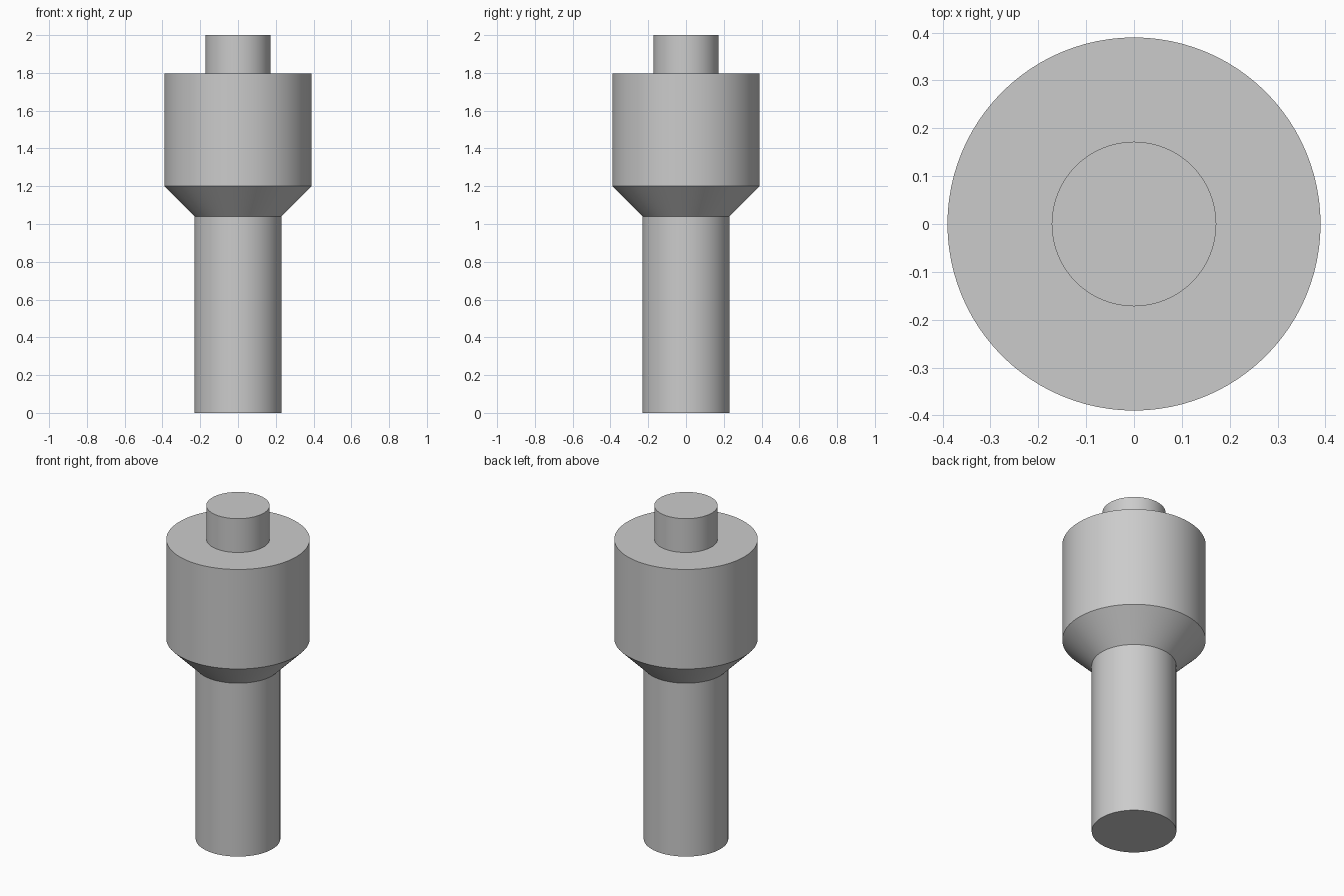
import bpy
import bmesh
import math

if "Cube" in bpy.data.objects:
    bpy.data.objects.remove(bpy.data.objects["Cube"], do_unlink=True)

SIDES = 96

# Single flat grey for every part
grey = bpy.data.materials.new("plain_grey")
grey.use_nodes = True
colour = (0.6, 0.6, 0.6, 1)
grey.diffuse_color = colour
grey.node_tree.nodes["Principled BSDF"].inputs["Base Color"].default_value = colour


def turned_part(name, profile):
    """Closed round solid from (radius, height) points, bottom to top."""
    bm = bmesh.new()
    rings = []
    for r, z in profile:
        angles = [math.tau * i / SIDES for i in range(SIDES)]
        rings.append([bm.verts.new((r * math.cos(a), r * math.sin(a), z)) for a in angles])
    for low, high in zip(rings, rings[1:]):
        for i in range(SIDES):
            j = (i + 1) % SIDES
            bm.faces.new((low[i], low[j], high[j], high[i]))
    bm.faces.new(rings[0][::-1])
    bm.faces.new(rings[-1])
    mesh = bpy.data.meshes.new(name)
    bm.to_mesh(mesh)
    bm.free()
    mesh.materials.append(grey)
    obj = bpy.data.objects.new(name, mesh)
    bpy.context.collection.objects.link(obj)
    bpy.ops.object.select_all(action="DESELECT")
    obj.select_set(True)
    bpy.context.view_layer.objects.active = obj
    bpy.ops.object.shade_smooth_by_angle(angle=math.radians(30))
    return obj


# Lower shaft, running a little way into the head
turned_part("shaft", [(0.23, 0), (0.23, 1.1)])

# Wide head with its tapered underside
turned_part("head", [(0.23, 1.04), (0.39, 1.2), (0.39, 1.797)])

# Narrow pin on top, seated in the head
turned_part("top_pin", [(0.172, 1.75), (0.172, 2)])
